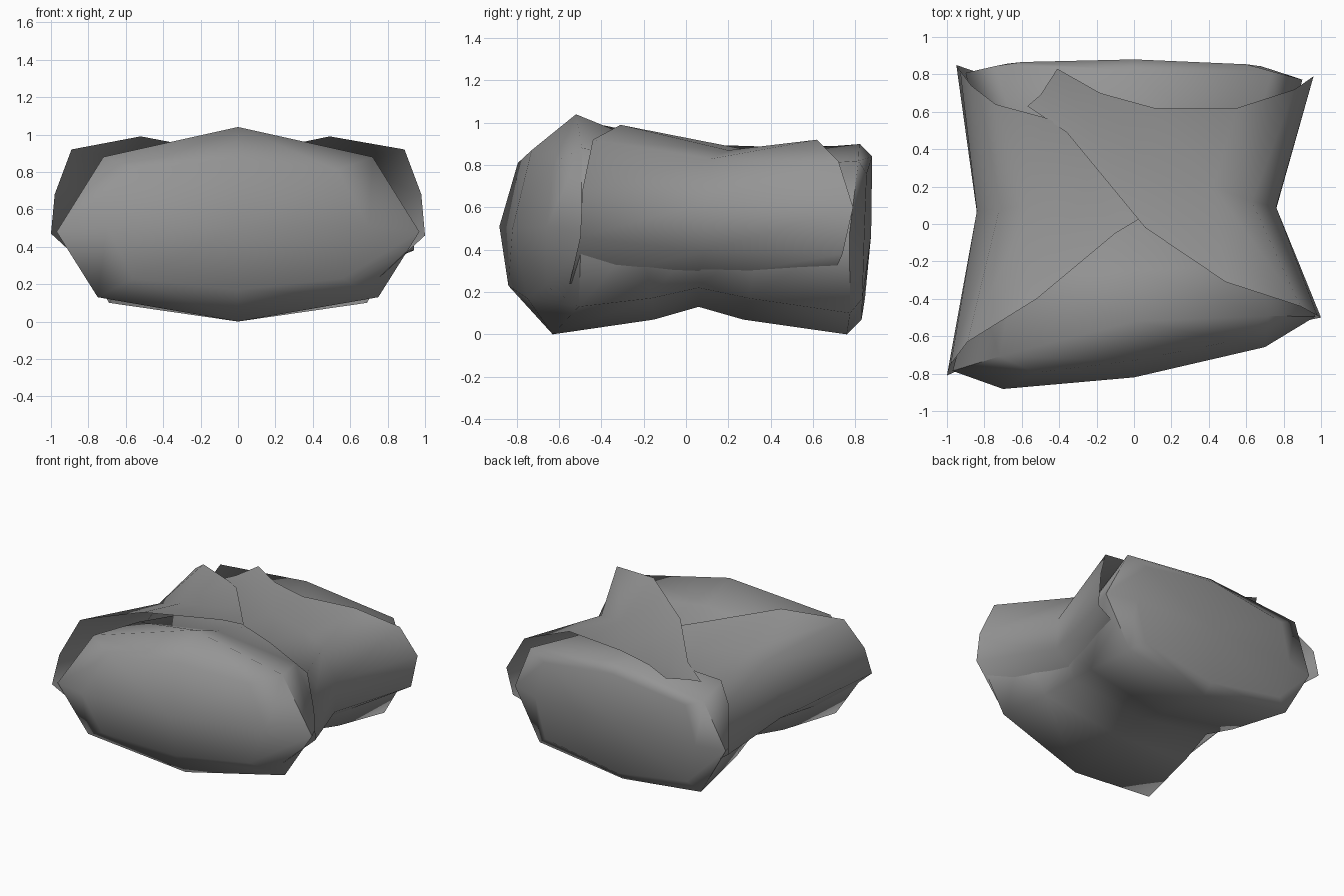
import bpy, bmesh

if "Cube" in bpy.data.objects:
    bpy.data.objects.remove(bpy.data.objects["Cube"])

grey = bpy.data.materials.new("dark_grey")
grey.diffuse_color = (.3, .3, .3, 1)
grey.use_nodes = True
grey.node_tree.nodes["Principled BSDF"].inputs["Base Color"].default_value = grey.diffuse_color


def finish(name, bm, angle, up=False):
    bmesh.ops.recalc_face_normals(bm, faces=bm.faces)
    # open sheets: make sure the outside faces upwards
    if up and sum(f.normal.z * f.calc_area() for f in bm.faces) < 0:
        bmesh.ops.reverse_faces(bm, faces=bm.faces)
    me = bpy.data.meshes.new(name)
    bm.to_mesh(me)
    bm.free()
    me.materials.append(grey)
    ob = bpy.data.objects.new(name, me)
    bpy.context.collection.objects.link(ob)
    bpy.ops.object.select_all(action='DESELECT')
    ob.select_set(True)
    bpy.context.view_layer.objects.active = ob
    bpy.ops.object.shade_smooth_by_angle(angle=angle)


def ring(skew, side, upper, top, lower, bottom):
    """Eight points: side/upper/lower are (half width, y, z), top/bottom (y, z)."""
    pts = []
    for s, p in ((1, side), (1, upper), (0, (0, *top)), (-1, upper),
                 (-1, side), (-1, lower), (0, (0, *bottom)), (1, lower)):
        x = s * p[0]
        pts.append((x, p[1] + skew * x, p[2]))
    return pts


# Filling: waisted body with a slanted, bulging front end and a flatter back end
rings = [
    ring(.16, (.70, -.77, .51), (.53, -.71, .81), (-.73, .87), (.56, -.75, .23), (-.75, .17)),
    ring(.15, (.97, -.64, .48), (.72, -.60, .88), (-.52, 1.04), (.75, -.62, .13), (-.63, .0)),
    ring(.05, (.84, -.25, .47), (.64, -.25, .84), (-.25, .93), (.66, -.20, .17), (-.15, .07)),
    ring(0, (.72, .07, .47), (.56, .07, .78), (.10, .83), (.60, .06, .22), (.06, .13)),
    ring(0, (.80, .35, .47), (.60, .35, .79), (.35, .84), (.64, .30, .17), (.27, .07)),
    ring(-.02, (.90, .79, .47), (.74, .83, .82), (.82, .90), (.69, .79, .10), (.76, 0)),
    ring(-.01, (.68, .85, .47), (.60, .86, .76), (.88, .84), (.60, .84, .17), (.83, .07)),
]
bm = bmesh.new()
loops = [[bm.verts.new(p) for p in r] for r in rings]
for a, b in zip(loops, loops[1:]):
    for i in range(8):
        j = (i + 1) % 8
        bm.faces.new((a[i], a[j], b[j], b[i]))
for lp, c in ((loops[0], (0, -.82, .5)), (loops[-1], (0, .875, .47))):
    v = bm.verts.new(c)
    for i in range(8):
        bm.faces.new((lp[i], lp[(i + 1) % 8], v))
finish("filling", bm, 1.2)


# Flaps: sheets wrapped up the sides and crossed over the top (front, waist, back)
def flap(name, rows):
    bm = bmesh.new()
    g = [[bm.verts.new(p) for p in r] for r in rows]
    for a, b in zip(g, g[1:]):
        for i in range(2):
            bm.faces.new((a[i], a[i + 1], b[i + 1], b[i]))
    finish(name, bm, 1.05, up=True)


flap("left_flap", [
    ((-.76, -.70, .25), (-.62, .07, .28), (-.72, .77, .30)),
    ((-1.0, -.81, .47), (-.84, .06, .42), (-.95, .85, .47)),
    ((-.98, -.75, .68), (-.84, .07, .62), (-.93, .82, .67)),
    ((-.89, -.63, .92), (-.72, .08, .82), (-.87, .74, .80)),
    ((-.52, -.40, .99), (-.55, .10, .86), (-.74, .64, .90)),
    ((-.10, -.05, .91), (-.25, .22, .86), (-.48, .57, .87)),
    ((.15, .10, .85), (.0, .30, .84), (-.20, .45, .85)),
])
flap("right_flap", [
    ((.76, -.55, .24), (.58, .07, .26), (.72, .70, .29)),
    ((1.0, -.50, .46), (.76, .08, .39), (.94, .74, .38)),
    ((.98, -.49, .68), (.76, .09, .62), (.96, .79, .60)),
    ((.89, -.44, .92), (.63, .12, .83), (.86, .72, .82)),
    ((.49, -.31, .99), (.42, .20, .87), (.55, .62, .92)),
    ((.06, -.02, .90), (.08, .30, .87), (.11, .62, .89)),
    ((-.36, .49, .88), (-.28, .60, .88), (-.18, .70, .89)),
    ((-.57, .63, .84), (-.50, .69, .86), (-.41, .83, .90)),
])
